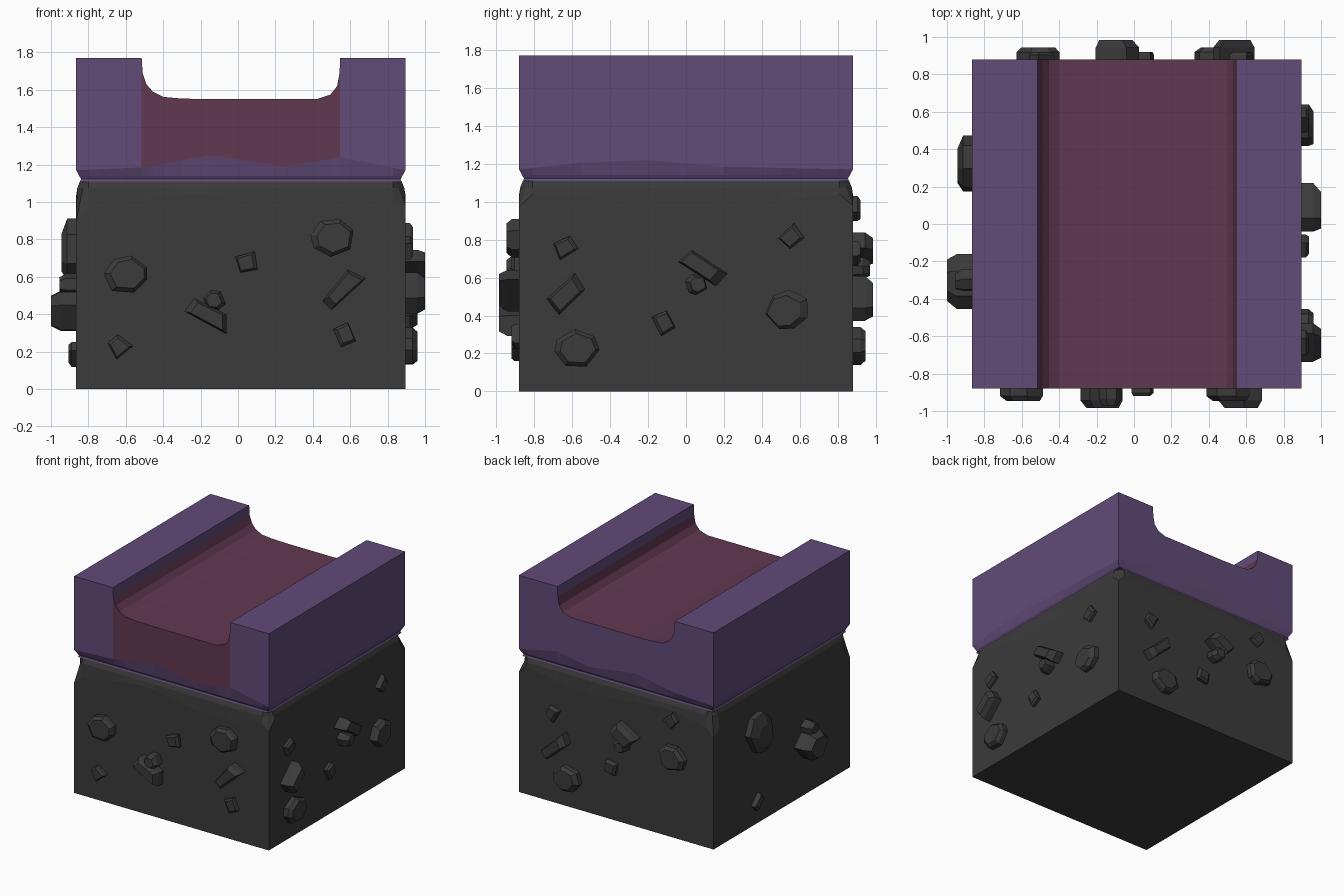
import bpy, bmesh, math, random
from mathutils import Vector

if "Cube" in bpy.data.objects:
    bpy.data.objects.remove(bpy.data.objects["Cube"])

random.seed(4)
L, R, Y = -0.865, 0.895, 0.88


def material(name, rgb):
    m = bpy.data.materials.new(name)
    m.diffuse_color = (*rgb, 1)
    m.use_nodes = True
    m.node_tree.nodes["Principled BSDF"].inputs["Base Color"].default_value = m.diffuse_color
    return m


STONE = material("dark_stone", (0.043, 0.043, 0.043))
PURPLE = material("purple", (0.12, 0.07, 0.19))
RED = material("dull_red", (0.12, 0.04, 0.08))


def finish(bm, name, mats):
    bmesh.ops.recalc_face_normals(bm, faces=bm.faces)
    me = bpy.data.meshes.new(name)
    bm.to_mesh(me)
    bm.free()
    for m in mats:
        me.materials.append(m)
    ob = bpy.data.objects.new(name, me)
    bpy.context.collection.objects.link(ob)
    return ob


def interp(pts, t):
    for (a, za), (b, zb) in zip(pts, pts[1:]):
        if t <= b:
            return za + (zb - za) * max(0, t - a) / (b - a)
    return pts[-1][1]


# Channel profile (x, top height)
PROFILE = [(L, 1.77), (-0.80, 1.77), (-0.515, 1.77), (-0.51, 1.69), (-0.49, 1.63),
           (-0.455, 1.59), (-0.40, 1.562), (-0.30, 1.553), (-0.15, 1.55), (0.25, 1.55),
           (0.42, 1.55), (0.495, 1.575), (0.53, 1.62), (0.543, 1.69), (0.546, 1.77),
           (0.83, 1.77), (R, 1.77)]
XS = [p[0] for p in PROFILE]
YS = [-0.81, -0.55, -0.2, 0.2, 0.5, 0.81]
NX, NY = len(XS), len(YS)
# Footprint, counter-clockwise from the front left corner
PERIM = ([(x, -Y) for x in XS] + [(R, y) for y in YS] +
         [(x, Y) for x in reversed(XS)] + [(L, y) for y in reversed(YS)])

# Wavy lower edge of the purple top, along x and along y
WAVE_X = [(L, 1.17), (-0.515, 1.185), (-0.15, 1.25), (0.25, 1.19), (0.546, 1.24), (R, 1.17)]
WAVE_Y = [(-Y, 1.17), (-0.55, 1.205), (-0.2, 1.22), (0.2, 1.185), (Y, 1.17)]


def wave(x, y):
    return interp(WAVE_X, x) if abs(y) == Y else interp(WAVE_Y, y)


def crumble(x, y):
    return 1.0 + 0.04 * math.sin(5 * x + 4 * y) - (0.06 if is_corner(x, y) else 0)


def is_corner(x, y):
    return x in (L, R) and abs(y) == Y


def ring(bm, inset, z, corner=0):
    out = []
    for x, y in PERIM:
        i = inset + (corner if is_corner(x, y) else 0)
        h = z(x, y) if callable(z) else z
        out.append(bm.verts.new((min(max(x, L + i), R - i), min(max(y, i - Y), Y - i), h)))
    return out


def loft(bm, rings):
    n = len(PERIM)
    return [[bm.faces.new((a[i], a[(i + 1) % n], b[(i + 1) % n], b[i])) for i in range(n)]
            for a, b in zip(rings, rings[1:])]


# Stone block with crumbled upper edge
bm = bmesh.new()
rings = [ring(bm, 0, 0), ring(bm, 0, crumble), ring(bm, 0.006, 1.075, 0.03),
         ring(bm, 0.02, 1.11, 0.02)]
loft(bm, rings)
bm.faces.new(list(reversed(rings[0])))
finish(bm, "stone_block", [STONE])

# Purple top with red channel
bm = bmesh.new()
rings = [ring(bm, 0.02, 1.108), ring(bm, 0.026, 1.122), ring(bm, 0.016, 1.14),
         ring(bm, 0, wave), ring(bm, 0, lambda x, y: interp(PROFILE, x))]
walls = loft(bm, rings)[-1]
for i in range(2, NX - 3):
    walls[i].material_index = 1
top = rings[-1]
for i in range(NX - 1):
    j = 2 * NX + NY - 1 - i
    vs = [top[i], top[i + 1], top[j - 1], top[j]]
    if i == 0:
        vs += top[j + 1:]
    elif i == NX - 2:
        vs[2:2] = top[NX:NX + NY]
    f = bm.faces.new(vs)
    f.material_index = 1 if 3 <= i < NX - 4 else 0
finish(bm, "channel_top", [PURPLE, RED])

# Embedded rocks: width, height, protrusion, sides, top scale
KINDS = {"chunk": (0.23, 0.20, 0.065, 7, 0.78), "shard": (0.25, 0.11, 0.105, 4, 0.75),
         "lump": (0.12, 0.11, 0.09, 6, 0.7), "pebble": (0.11, 0.11, 0.04, 4, 0.75),
         "boulder": (0.34, 0.28, 0.08, 7, 0.6), "block": (0.29, 0.22, 0.135, 6, 0.75)}
# Each side: mapping from (along, up, out) and its rocks (kind, along, up, tilt)
SIDES = {
    "front": (lambda u, z, d: (u, -Y - d, z), [
        ("chunk", -0.60, 0.61, 15), ("pebble", 0.05, 0.68, 20), ("chunk", 0.505, 0.81, 0),
        ("shard", 0.57, 0.54, 45), ("pebble", 0.57, 0.29, 30), ("shard", -0.16, 0.39, -30),
        ("lump", -0.125, 0.475, 0), ("pebble", -0.63, 0.225, 45)]),
    "right": (lambda u, z, d: (R + d, u, z), [
        ("pebble", -0.635, 0.755, 25), ("shard", -0.635, 0.51, 45), ("chunk", -0.575, 0.225, 0),
        ("shard", 0.09, 0.65, -30), ("lump", 0.055, 0.565, 0), ("pebble", -0.12, 0.36, 20),
        ("chunk", 0.535, 0.43, 20), ("pebble", 0.555, 0.82, 45)]),
    "back": (lambda u, z, d: (u, Y + d, z), [
        ("pebble", -0.49, 0.965, 45), ("chunk", -0.51, 0.66, 10), ("shard", -0.09, 0.745, 30),
        ("lump", -0.06, 0.65, 0), ("pebble", 0.05, 0.43, 20), ("pebble", 0.57, 0.73, 30),
        ("shard", 0.53, 0.49, -45), ("chunk", 0.44, 0.24, 0)]),
    "left": (lambda u, z, d: (L - d, u, z), [
        ("boulder", 0.32, 0.75, 60), ("block", -0.31, 0.42, 0),
        ("lump", -0.30, 0.56, 20), ("pebble", 0.33, 0.185, 45)]),
}


def add_rock(bm, place, kind, u, z, tilt):
    w, h, out, n, taper = KINDS[kind]
    c, s = math.cos(math.radians(tilt)), math.sin(math.radians(tilt))
    start = math.pi / n if n == 4 else random.random()
    k = 0.62 if n == 4 else 0.52
    angles = [start + math.tau * (i + random.uniform(-0.2, 0.2)) / n for i in range(n)]
    shift = random.uniform(-0.08, 0.08) * w
    vs = []
    for depth, scale in ((-0.03, 1), (0.6 * out, 1), (out, taper)):
        for a in angles:
            p = w * k * scale * math.cos(a) + (shift if depth == out else 0)
            q = h * k * scale * math.sin(a)
            vs.append(bm.verts.new(place(u + p * c - q * s, z + p * s + q * c, depth)))
    hull = bmesh.ops.convex_hull(bm, input=vs)
    junk = [g for g in hull["geom_interior"] if isinstance(g, bmesh.types.BMVert)]
    bmesh.ops.delete(bm, geom=junk, context='VERTS')


for side, (place, rocks) in SIDES.items():
    bm = bmesh.new()
    for r in rocks:
        add_rock(bm, place, *r)
    finish(bm, side + "_rocks", [STONE])
